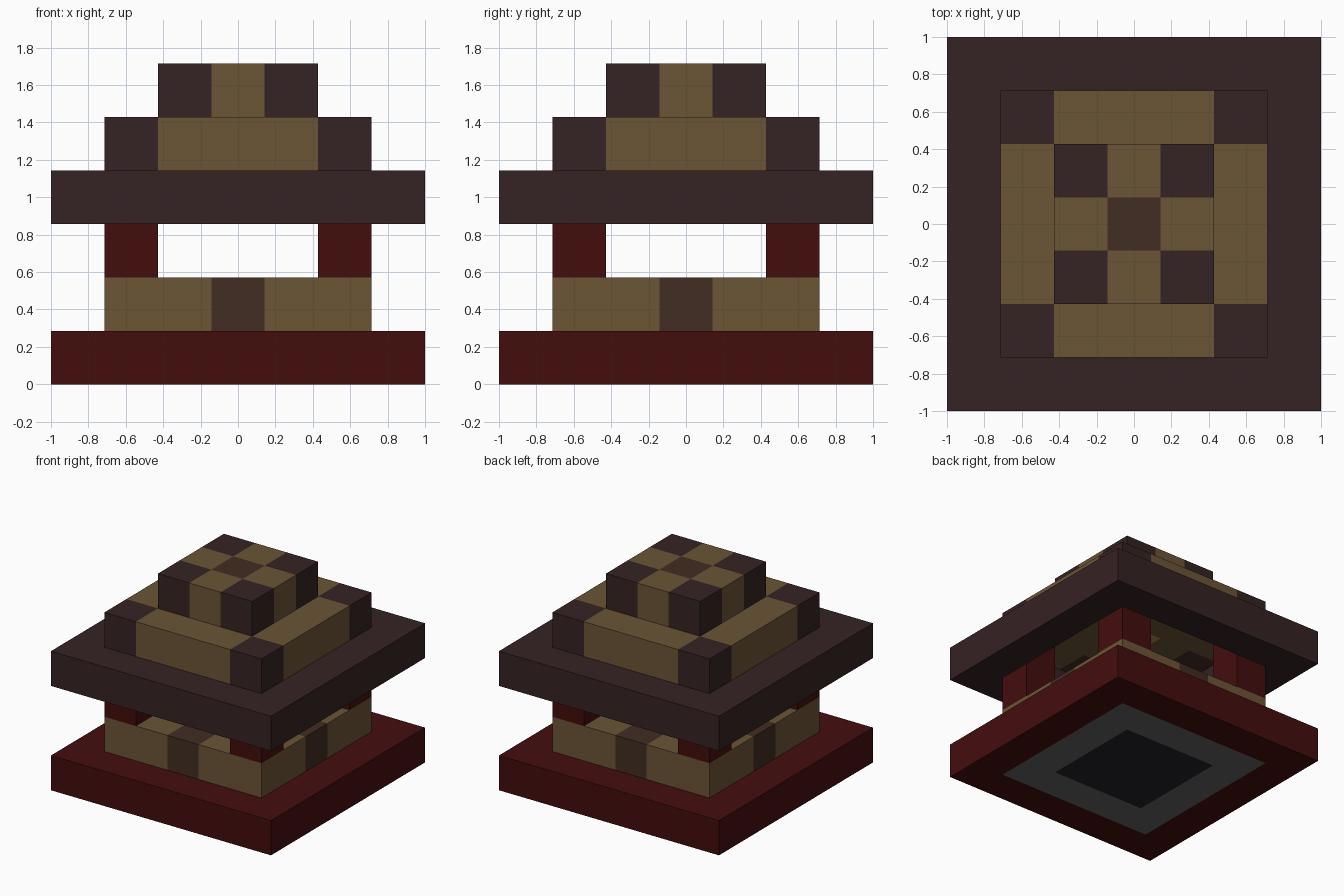
import bpy
import bmesh
from mathutils import Vector

CELL = 2 / 7

cube = bpy.data.objects.get("Cube")
if cube:
    bpy.data.objects.remove(cube, do_unlink=True)


def make_material(name, rgb):
    mat = bpy.data.materials.new(name)
    mat.use_nodes = True
    mat.diffuse_color = (*rgb, 1)
    mat.node_tree.nodes["Principled BSDF"].inputs["Base Color"].default_value = (*rgb, 1)
    return mat


MATERIALS = {name: make_material(name, rgb) for name, rgb in {
    "deep red": (0.058, 0.004, 0.004),
    "tan wood": (0.147, 0.089, 0.037),
    "brown wood": (0.053, 0.026, 0.016),
    "dark roof": (0.036, 0.016, 0.017),
    "stone grey": (0.127, 0.127, 0.127),
    "night blue": (0.016, 0.016, 0.025),
    "lamp amber": (0.45, 0.25, 0.08),
}.items()}
NAMES = list(MATERIALS)


def slab(name, count, level, rule, hole=0, height=1, at=(0, 0)):
    """Square block of grid cells; rule(i, j, normal) names each face's colour."""
    bm = bmesh.new()
    bmesh.ops.create_grid(bm, x_segments=count, y_segments=count, size=count * CELL / 2)
    reach = hole * CELL / 2
    inner = [f for f in bm.faces
             if max(abs(f.calc_center_median().x), abs(f.calc_center_median().y)) < reach]
    bmesh.ops.delete(bm, geom=inner, context="FACES")
    result = bmesh.ops.extrude_face_region(bm, geom=bm.faces[:], use_keep_orig=True)
    top = [v for v in result["geom"] if isinstance(v, bmesh.types.BMVert)]
    bmesh.ops.translate(bm, verts=top, vec=(0, 0, height * CELL))
    bmesh.ops.recalc_face_normals(bm, faces=bm.faces[:])

    mesh = bpy.data.meshes.new(name)
    for mat in MATERIALS.values():
        mesh.materials.append(mat)
    for face in bm.faces:
        # step half a cell inward to find the cell that owns the face
        p = face.calc_center_median() - face.normal * CELL / 2
        i, j = abs(round(p.x / CELL)), abs(round(p.y / CELL))
        face.material_index = NAMES.index(rule(i, j, face.normal))
    bm.to_mesh(mesh)
    bm.free()
    obj = bpy.data.objects.new(name, mesh)
    obj.location = Vector((at[0], at[1], level)) * CELL
    bpy.context.collection.objects.link(obj)
    return obj


# Colour rules
def base_rule(i, j, normal):
    if normal.z > -0.5 or max(i, j) == 3:
        return "deep red"
    return "stone grey" if max(i, j) == 2 else "night blue"


def wall_rule(i, j, normal):
    return "brown wood" if min(i, j) == 0 and max(i, j) != 1 else "tan wood"


def upper_rule(i, j, normal):
    if i == j == 2:
        return "dark roof"
    if normal.z < -0.5:
        return "lamp amber" if i == j == 0 else wall_rule(i, j, normal)
    return "tan wood"


def crown_rule(i, j, normal):
    if i == j == 0:
        return "brown wood"
    return "dark roof" if i == j else "tan wood"


# Stacked layers
slab("base_plate", 7, 0, base_rule)
slab("lower_platform", 5, 1, wall_rule)
slab("roof_eaves", 7, 3, lambda i, j, n: "dark roof", hole=5)
slab("upper_tier", 5, 4, upper_rule)
slab("crown", 3, 5, crown_rule)

# Corner posts carrying the upper tier
for side, x in (("left", 2), ("right", -2)):
    for end, y in (("front", -2), ("back", 2)):
        slab(f"{end}_{side}_post", 1, 2, lambda i, j, n: "deep red", height=2, at=(x, y))
